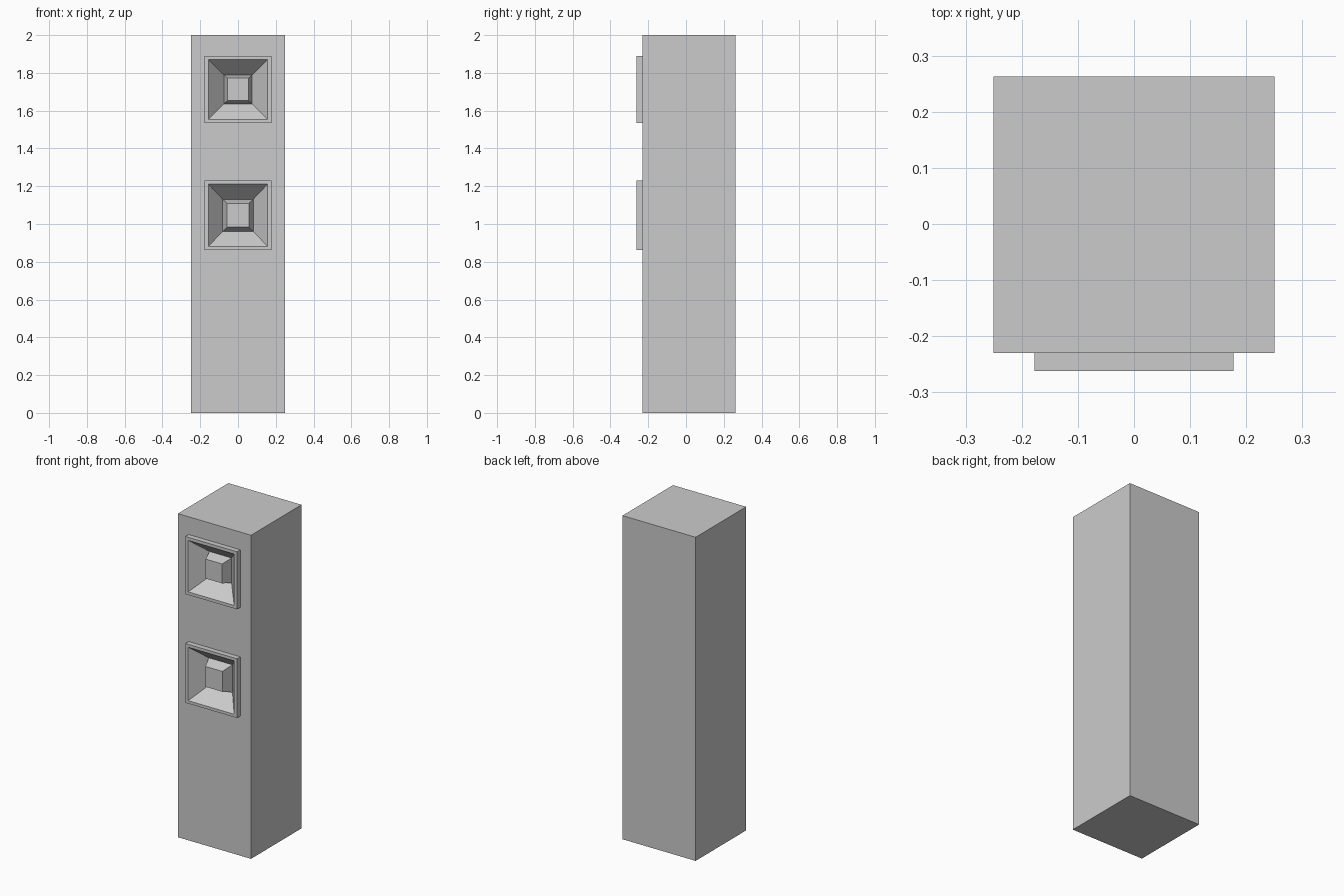
import bpy, bmesh

if "Cube" in bpy.data.objects:
    bpy.data.objects.remove(bpy.data.objects["Cube"])

FRONT, FACE, BACK = -0.262, -0.23, 0.263   # frame front, body front, body back


def mesh_object(name, bm):
    bmesh.ops.recalc_face_normals(bm, faces=bm.faces)
    mesh = bpy.data.meshes.new(name)
    bm.to_mesh(mesh)
    bm.free()
    obj = bpy.data.objects.new(name, mesh)
    bpy.context.collection.objects.link(obj)
    return obj


def ring_shell(name, zc, rings, cap_start=False):
    """Bridge successive rectangles (half width, half height, y); cap the last."""
    bm = bmesh.new()
    loops = [[bm.verts.new((sx * w, y, zc + sz * h))
              for sx, sz in ((-1, -1), (1, -1), (1, 1), (-1, 1))]
             for w, h, y in rings]
    for a, b in zip(loops, loops[1:]):
        for i in range(4):
            j = (i + 1) % 4
            bm.faces.new((a[i], a[j], b[j], b[i]))
    bm.faces.new(loops[-1])
    if cap_start:
        bm.faces.new(loops[0])
    return mesh_object(name, bm)


# Main column
body = ring_shell("column_body", 1.0, [(0.25, 1.0, FACE), (0.25, 1.0, BACK)], True)

# Two framed lamps: centre z, outer, opening and recess floor half sizes, bulb half size
lamps = {
    "upper": (1.7125, (0.177, 0.178), (0.157, 0.159), (0.075, 0.077), (0.056, 0.060)),
    "lower": (1.046, (0.177, 0.183), (0.157, 0.165), (0.081, 0.085), (0.058, 0.063)),
}
for name, (zc, outer, opening, floor, bulb) in lamps.items():
    # Raised frame, tapered recess and protruding centre block
    ring_shell(name + "_lamp", zc, [
        (*outer, FACE), (*outer, FRONT), (*opening, FRONT),
        (*floor, -0.17), (*bulb, -0.235)])

    # Pocket in the column behind the recess
    cutter = ring_shell(name + "_pocket_cutter", zc, [
        (*opening, FRONT - 0.01), (*opening, -0.16)], True)
    cutter.hide_render = True
    cutter.hide_set(True)
    cut = body.modifiers.new(name + "_pocket", "BOOLEAN")
    cut.operation = "DIFFERENCE"
    cut.solver = "EXACT"
    cut.object = cutter
